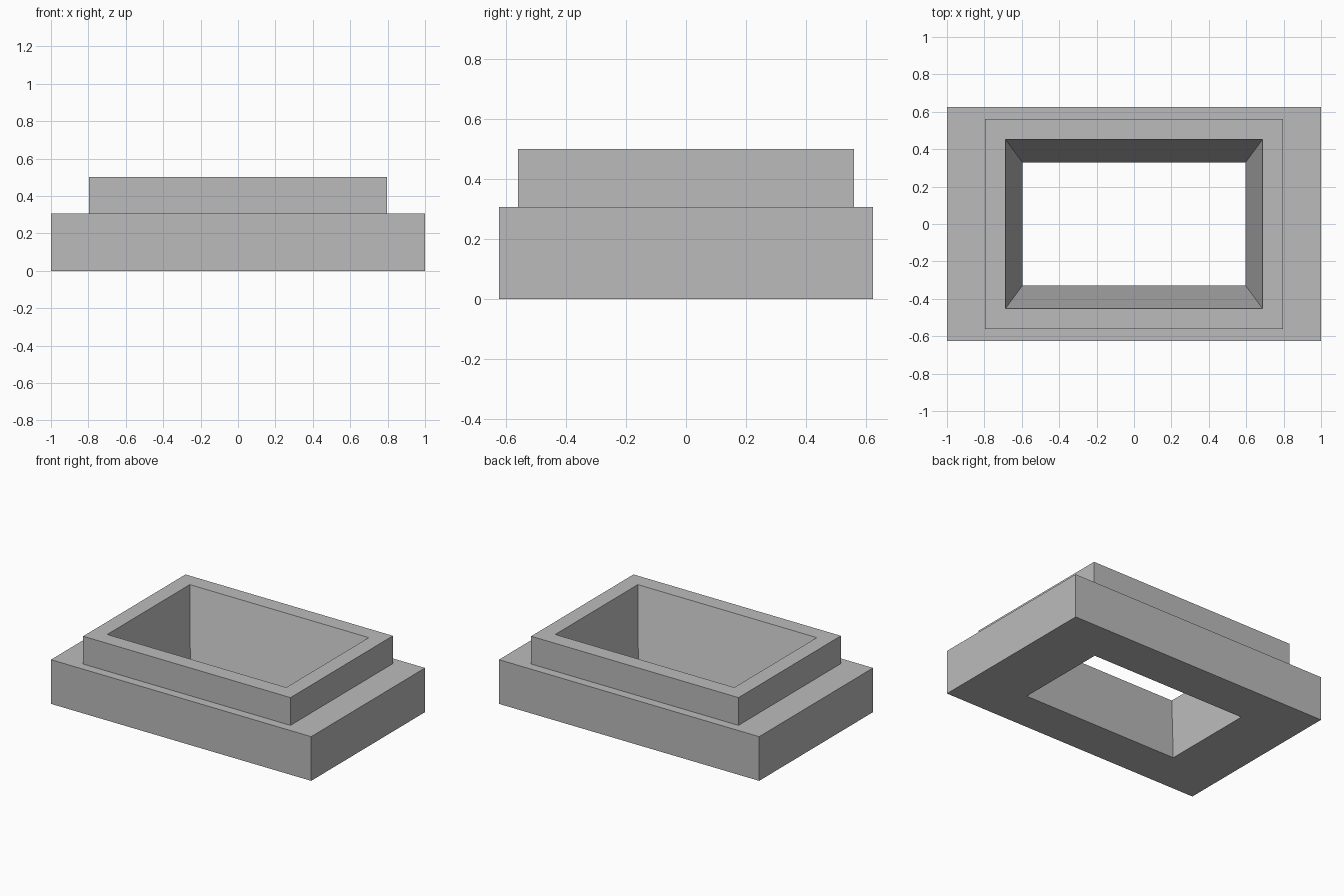
import bpy
import bmesh

cube = bpy.data.objects.get("Cube")
if cube:
    bpy.data.objects.remove(cube, do_unlink=True)

# Single plain grey
grey = bpy.data.materials.new("grey")
grey.use_nodes = True
colour = (0.5, 0.5, 0.5, 1)
grey.diffuse_color = colour
grey.node_tree.nodes["Principled BSDF"].inputs["Base Color"].default_value = colour

# Rectangular rings (half width, half depth, height), around the wall section
section = [
    (1.0, 0.625, 0),        # base outer bottom
    (1.0, 0.625, 0.307),    # base outer top
    (0.797, 0.562, 0.307),  # step
    (0.797, 0.562, 0.5),    # rim outer
    (0.688, 0.453, 0.5),    # rim inner
    (0.597, 0.33, 0),       # tapered opening at the bottom
]

bm = bmesh.new()
corners = [(-1, -1), (1, -1), (1, 1), (-1, 1)]
rings = [[bm.verts.new((sx * w, sy * d, z)) for sx, sy in corners]
         for w, d, z in section]

# Join each ring to the next, closing the section at the underside
for lower, upper in zip(rings, rings[1:] + rings[:1]):
    for i in range(4):
        j = (i + 1) % 4
        bm.faces.new((lower[i], lower[j], upper[j], upper[i]))
bmesh.ops.recalc_face_normals(bm, faces=bm.faces)

mesh = bpy.data.meshes.new("stepped_frame")
bm.to_mesh(mesh)
bm.free()
mesh.materials.append(grey)
frame = bpy.data.objects.new("stepped_frame", mesh)
bpy.context.collection.objects.link(frame)
